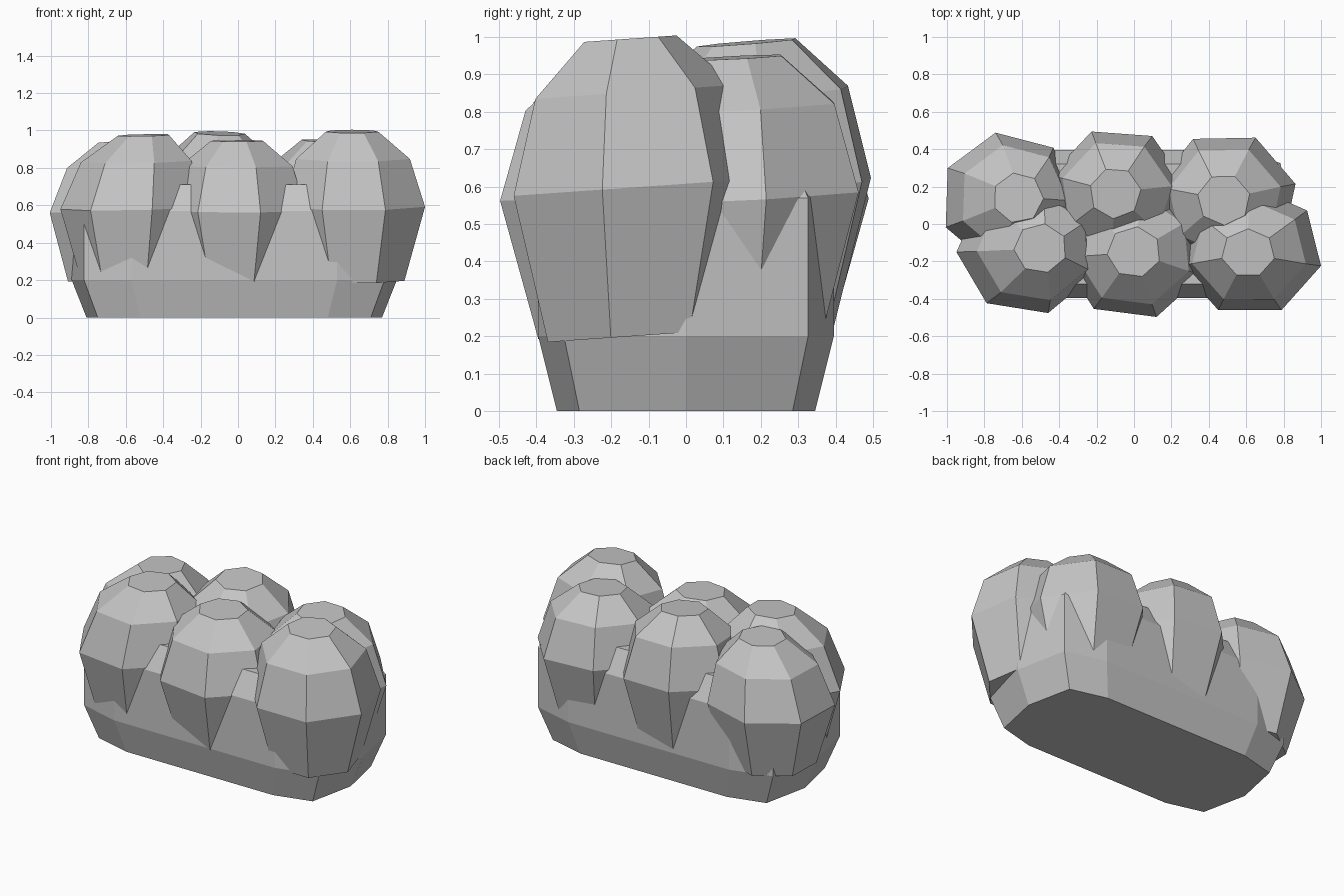
import bpy
from math import cos, sin, radians

old = bpy.data.objects.get("Cube")
if old:
    bpy.data.objects.remove(old, do_unlink=True)

stone = bpy.data.materials.new("plain_grey")
stone.use_nodes = True
grey = (0.56, 0.56, 0.56, 1)
stone.diffuse_color = grey
stone.node_tree.nodes["Principled BSDF"].inputs["Base Color"].default_value = grey


def loft(name, rings):
    """Closed flat-shaded solid through rings of equal point count."""
    n = len(rings[0])
    verts = [p for ring in rings for p in ring]
    faces = [tuple(range(n))[::-1]]
    for r in range(len(rings) - 1):
        for i in range(n):
            j = (i + 1) % n
            faces.append((r * n + i, r * n + j, r * n + n + j, r * n + n + i))
    top = (len(rings) - 1) * n
    faces.append(tuple(range(top, top + n)))
    mesh = bpy.data.meshes.new(name)
    mesh.from_pydata(verts, [], faces)
    mesh.materials.append(stone)
    obj = bpy.data.objects.new(name, mesh)
    bpy.context.collection.objects.link(obj)
    return obj


# Long ten-sided base: flares to a shoulder, rises straight, then bevels in
MIDDLE = -0.02
half = [(0.79, 0), (0.73, 0.285), (0.5, 0.345), (-0.5, 0.345), (-0.73, 0.285), (-0.79, 0)]
outline = half + [(x, -y) for x, y in half[-2:0:-1]]
levels = [(0, 1, 1), (0.2, 1.1, 1.145), (0.57, 1.1, 1.145), (0.71, 0.95, 0.93)]
loft("base", [[(MIDDLE + x * sx, y * sy, z) for x, y in outline] for z, sx, sy in levels])

# Seven-sided domes: ring height, ring radius relative to widest, cap shift share
SIDES = 7
PROFILE = [(0.2, 0.71, 0), (0.59, 1.0, 0), (0.84, 0.8, 0.5), (0.98, 0.37, 1)]


def dome(name, centre, radii, phase, cap, top, tilt):
    rings = []
    for z, share, shift in PROFILE:
        cx = centre[0] + (cap[0] - centre[0]) * shift
        cy = centre[1] + (cap[1] - centre[1]) * shift
        height = z + (top - 0.98) * (z - 0.2) / 0.78
        ring = []
        for i in range(SIDES):
            a = radians(phase + i * 360 / SIDES)
            dx, dy = radii[0] * share * cos(a), radii[1] * share * sin(a)
            ring.append((cx + dx, cy + dy, height + tilt[0] * dx + tilt[1] * dy))
        rings.append(ring)
    loft(name, rings)


dome("front_left_dome", (0.62, -0.145), (0.39, 0.35), -13, (0.61, -0.155), 0.995, (0, 0.07))
dome("front_middle_dome", (0.0, -0.145), (0.39, 0.37), -72, (0.0, -0.15), 0.945, (0, 0.03))
dome("front_right_dome", (-0.565, -0.13), (0.385, 0.36), -74, (-0.5, -0.13), 0.975, (0.02, 0.04))
dome("back_right_dome", (-0.67, 0.13), (0.368, 0.365), 101, (-0.62, 0.14), 0.94, (0.03, 0))
dome("back_middle_dome", (-0.09, 0.15), (0.375, 0.37), 60, (-0.1, 0.165), 0.985, (-0.03, 0.08))
dome("back_left_dome", (0.49, 0.125), (0.385, 0.37), 14, (0.48, 0.13), 0.945, (-0.03, 0.05))
